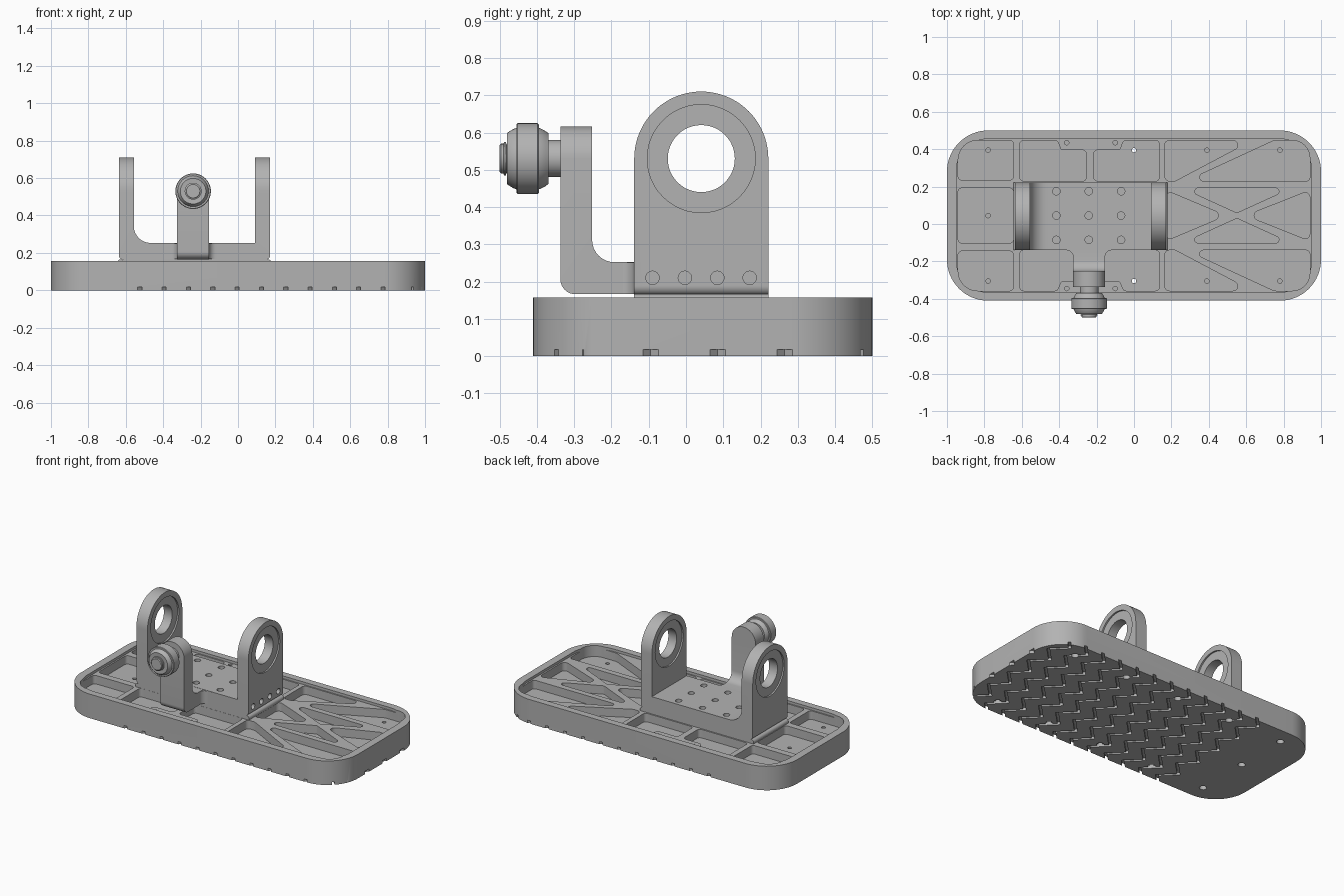
import bpy, bmesh
from math import sin, cos, pi, tan, radians
from mathutils import Vector

cube = bpy.data.objects.get("Cube")
if cube:
    bpy.data.objects.remove(cube)

grey = bpy.data.materials.new("machined_grey")
grey.use_nodes = True
COLOUR = (0.45, 0.45, 0.45, 1)
grey.diffuse_color = COLOUR
grey.node_tree.nodes["Principled BSDF"].inputs["Base Color"].default_value = COLOUR

MID = 0.045       # y of the symmetry line
PIVOT_Z = 0.53
ARM_X = -0.24


def rounded(points, radius=0.0, steps=8):
    """Round the corners of a polygon; a point may carry its own radius."""
    out = []
    n = len(points)
    for i, p in enumerate(points):
        r = p[2] if len(p) > 2 else radius
        c = Vector(p[:2])
        a = Vector(points[i - 1][:2]) - c
        b = Vector(points[(i + 1) % n][:2]) - c
        if r <= 0:
            out.append(tuple(c))
            continue
        half = a.angle(b) / 2
        reach = min(r / tan(half), a.length * 0.49, b.length * 0.49)
        r = reach * tan(half)
        centre = c + (a.normalized() + b.normalized()).normalized() * (r / sin(half))
        start = c + a.normalized() * reach - centre
        end = c + b.normalized() * reach - centre
        sweep = start.angle_signed(end)
        for k in range(steps + 1):
            t = -sweep * k / steps
            out.append((centre.x + start.x * cos(t) - start.y * sin(t),
                        centre.y + start.x * sin(t) + start.y * cos(t)))
    return out


def circle(u, v, r, n=24):
    return [(u + r * cos(2 * pi * k / n), v + r * sin(2 * pi * k / n)) for k in range(n)]


def rect(u0, v0, u1, v1, r=0.0, steps=8):
    return rounded([(u0, v0), (u1, v0), (u1, v1), (u0, v1)], r, steps)


def finish(name, bm):
    bmesh.ops.recalc_face_normals(bm, faces=bm.faces)
    mesh = bpy.data.meshes.new(name)
    bm.to_mesh(mesh)
    bm.free()
    mesh.materials.append(grey)
    ob = bpy.data.objects.new(name, mesh)
    bpy.context.collection.objects.link(ob)
    return ob


def prisms(name, axis, shapes):
    """Extrude (outline, low, high) shapes along an axis into one object."""
    place = {"x": lambda u, v, w: (w, u, v),
             "y": lambda u, v, w: (u, w, v),
             "z": lambda u, v, w: (u, v, w)}[axis]
    bm = bmesh.new()
    for outline, low, high in shapes:
        a = [bm.verts.new(place(u, v, low)) for u, v in outline]
        b = [bm.verts.new(place(u, v, high)) for u, v in outline]
        bm.faces.new(a)
        bm.faces.new(b)
        for i in range(len(a)):
            bm.faces.new((a[i - 1], a[i], b[i], b[i - 1]))
    return finish(name, bm)


def combine(ob, tool, operation="DIFFERENCE"):
    mod = ob.modifiers.new("shape", "BOOLEAN")
    mod.operation = operation
    mod.solver = "EXACT"
    mod.object = tool
    bpy.context.view_layer.update()
    result = ob.evaluated_get(bpy.context.evaluated_depsgraph_get())
    mesh = bpy.data.meshes.new_from_object(result)
    ob.modifiers.clear()
    ob.data = mesh
    bpy.data.objects.remove(tool)


def lathe(name, profile, n=48):
    """Revolve (y, radius) points about the pivot pin axis."""
    bm = bmesh.new()
    verts = [bm.verts.new((ARM_X + r, y, PIVOT_Z)) for y, r in profile]
    edges = [bm.edges.new(pair) for pair in zip(verts, verts[1:])]
    bmesh.ops.spin(bm, geom=verts + edges, cent=(ARM_X, 0, PIVOT_Z), axis=(0, 1, 0),
                   angle=2 * pi, steps=n)
    bmesh.ops.remove_doubles(bm, verts=bm.verts, dist=1e-5)
    return finish(name, bm)


# Foot plate with a raised rim
foot = prisms("foot_plate", "z", [(rect(-1, -0.41, 1, 0.5, 0.22, 16), 0, 0.157)])
combine(foot, prisms("cut", "z", [(rect(-0.95, -0.365, 0.95, 0.455, 0.17, 16), 0.14, 0.3)]))

# Weight-saving pockets, mirrored front to back
FLOOR = 0.085
half = [
    rounded([(-0.94, 0.235, 0.02), (-0.645, 0.235, 0.02), (-0.645, 0.447, 0.02), (-0.94, 0.447, 0.16)]),
    rounded([(-0.61, 0.23), (-0.255, 0.23), (-0.255, 0.395), (-0.39, 0.395), (-0.41, 0.447), (-0.61, 0.447)], 0.02),
    rounded([(-0.215, 0.23), (0.135, 0.23), (0.135, 0.447), (-0.055, 0.447), (-0.075, 0.395), (-0.215, 0.395)], 0.02),
    rounded([(0.165, 0.23), (0.22, 0.23), (0.63, 0.447), (0.165, 0.447)], 0.025),
    rounded([(0.28, 0.23, 0.02), (0.94, 0.23, 0.02), (0.94, 0.447, 0.16), (0.75, 0.447, 0.06)]),
    rounded([(0.26, 0.192), (0.84, 0.192), (0.55, 0.06)], 0.018),
]
mirrored = [[(x, 2 * MID - y) for x, y in shape] for shape in half]
middle = [
    rect(-0.94, -0.102, -0.645, 0.192, 0.02),
    rounded([(0.17, 0.18), (0.17, -0.09), (0.49, MID)], 0.025),
    rounded([(0.94, 0.18), (0.94, -0.09), (0.6, MID)], 0.025),
]
combine(foot, prisms("cut", "z", [(s, FLOOR, 0.3) for s in half + mirrored + middle]))

# Bolt holes: wide from below, narrow from above, open along the middle
spots = [(0.39 * i, MID + s * 0.35) for i in range(-2, 3) for s in (-1, 1)] + [(-0.78, MID)]
combine(foot, prisms("cut", "z", [(circle(x, y, 0.022), -0.1, 0.035) for x, y in spots]))
upper = [(circle(x, y, 0.012, 16), 0.02 if x == 0 else 0.06, 0.3)
         for x, y in spots if abs(x + 0.39) > 0.01]
upper += [(circle(x, MID + s * 0.39, 0.012, 16), 0.1, 0.3) for x in (-0.36, -0.1) for s in (-1, 1)]
combine(foot, prisms("cut", "z", upper))

# Zigzag tread grooves in the sole
grooves = []
for i in range(13):
    x0 = -0.525 + 0.13 * i
    line = [(x0 + (0.045 if k % 2 else -0.045), -0.455 + 0.09 * k) for k in range(12)]
    w = 0.011
    outline = [(x - w, y) for x, y in line] + [(x + w, y) for x, y in reversed(line)]
    grooves.append((outline, -0.05, 0.018))
combine(foot, prisms("cut", "z", grooves))

# U bracket: channel profile trimmed to round-topped cheeks
bracket = prisms("u_bracket", "y", [(rounded([
    (-0.637, 0.163, 0.025), (0.172, 0.163, 0.025), (0.172, 0.8, 0), (0.092, 0.8, 0),
    (0.092, 0.253, 0), (-0.557, 0.253, 0.09), (-0.557, 0.8, 0), (-0.637, 0.8, 0)]), -0.14, 0.222)])
R = 0.18
arch = [(MID - 0.004 + R * cos(pi * k / 40), PIVOT_Z + R * sin(pi * k / 40)) for k in range(41)]
combine(bracket, prisms("trim", "x", [([(-0.139, 0.1), (0.221, 0.1)] + arch, -1, 1)]), "INTERSECT")

# Bearing bores, shallow seats and tapped holes
combine(bracket, prisms("cut", "x", [(circle(MID - 0.004, PIVOT_Z, 0.09, 48), -1, 1)]))
seats = [(circle(MID - 0.004, PIVOT_Z, 0.145, 48), a, b)
         for a, b in ((-0.7, -0.627), (-0.567, -0.5), (0.05, 0.102), (0.162, 0.3))]
combine(bracket, prisms("cut", "x", seats))
combine(bracket, prisms("cut", "x", [(circle(-0.09 + 0.087 * i, 0.21, 0.018), 0.13, 0.3) for i in range(4)]))
combine(bracket, prisms("cut", "z", [(circle(-0.415 + 0.173 * i, MID + 0.13 * j, 0.02), 0.21, 0.3)
                                     for i in range(3) for j in (-1, 0, 1)]))

# Pad and weld beads under the bracket
prisms("bracket_pad", "z", [(rect(-0.615, -0.139, 0.15, 0.221), 0.13, 0.166)])
for side, x in (("right", -0.626), ("left", 0.16)):
    prisms(side + "_weld_bead", "y", [(circle(x, 0.148, 0.018), -0.139, 0.221)])

# Front arm: bent profile trimmed to a rounded top
arm = prisms("front_arm", "x", [(rounded([
    (-0.337, 0.166, 0.04), (-0.13, 0.166, 0), (-0.13, 0.252, 0), (-0.252, 0.252, 0.11),
    (-0.252, 0.7, 0), (-0.337, 0.7, 0)]), -0.4, 0)])
top = [(ARM_X + 0.086 * cos(pi * k / 24), PIVOT_Z + 0.086 * sin(pi * k / 24)) for k in range(25)]
combine(arm, prisms("trim", "y", [([(-0.326, 0.1), (-0.154, 0.1)] + top, -0.5, 0)]), "INTERSECT")
prisms("arm_root", "z", [(rounded([
    (-0.4, -0.13, 0), (-0.4, -0.14, 0), (-0.325, -0.14, 0.045), (-0.325, -0.23, 0),
    (-0.155, -0.23, 0), (-0.155, -0.14, 0.045), (-0.08, -0.14, 0), (-0.08, -0.13, 0)]), 0.167, 0.251)])

# Pivot pin with spherical bearing
ball = [(-0.425 + 0.088 * sin(a), 0.088 * cos(a))
        for a in (radians(-39 + 78 * k / 12) for k in range(13))]
lathe("pivot_pin", [(-0.5, 0), (-0.5, 0.036), (-0.496, 0.04), (-0.49, 0.04), (-0.488, 0.045),
                    (-0.483, 0.045), (-0.482, 0.038), (-0.478, 0.038)] + ball
      + [(-0.372, 0.045), (-0.37, 0.05), (-0.33, 0.05), (-0.33, 0)])
lathe("bearing_ring", [(-0.455, 0.08), (-0.455, 0.092), (-0.452, 0.095), (-0.398, 0.095),
                       (-0.395, 0.092), (-0.395, 0.08), (-0.455, 0.08)])

# Smooth curved walls while keeping machined edges crisp
for ob in bpy.context.collection.objects:
    if ob.type == "MESH" and grey.name in ob.data.materials:
        ob.data.shade_smooth()
        ob.data.set_sharp_from_angle(angle=radians(30))
